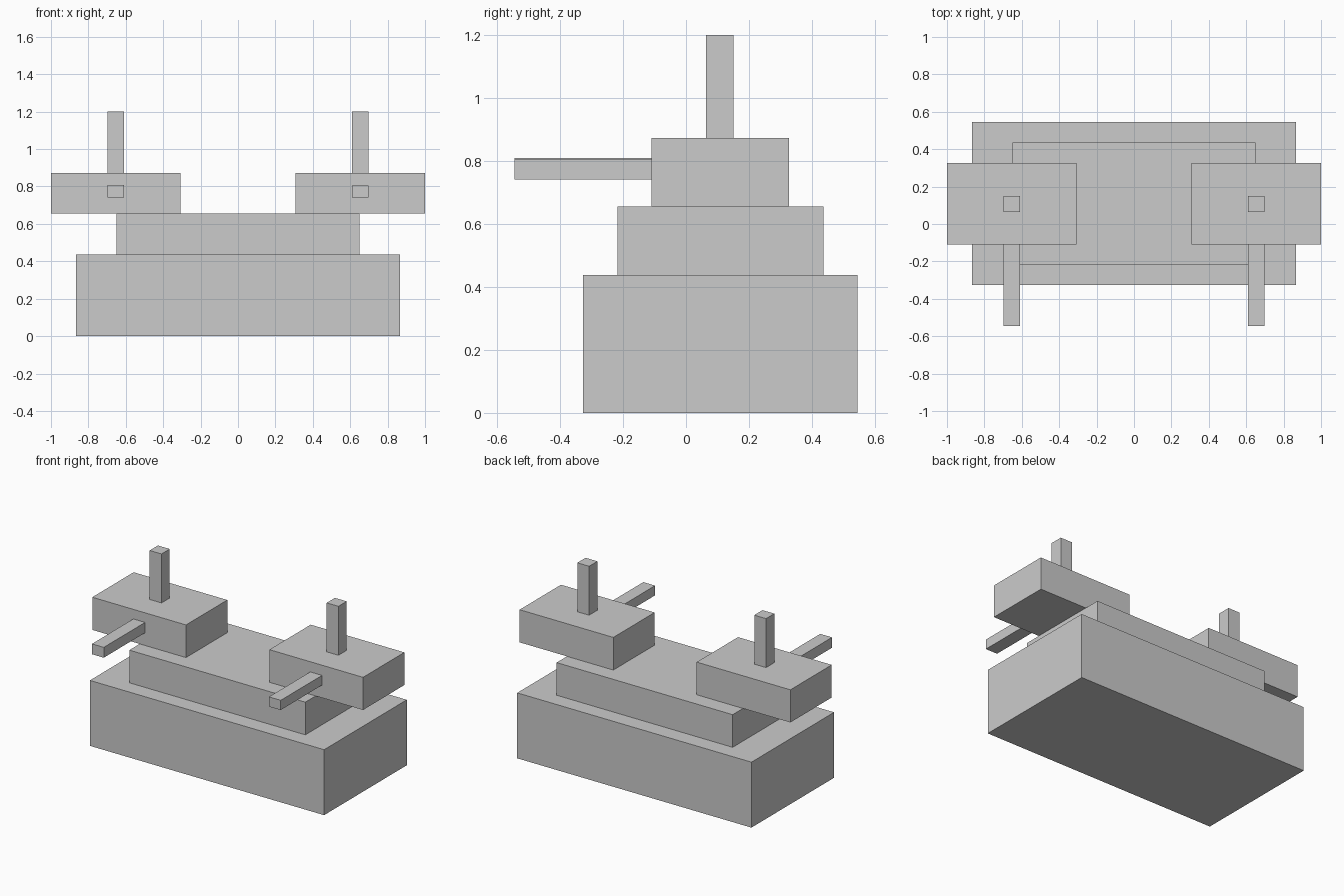
import bpy
import bmesh
from mathutils import Vector

if "Cube" in bpy.data.objects:
    bpy.data.objects.remove(bpy.data.objects["Cube"])


def box(name, x, y, z):
    """Box from (min, max) ranges on each axis."""
    bm = bmesh.new()
    bmesh.ops.create_cube(bm, size=1)
    for v in bm.verts:
        v.co = Vector([r[0] if c < 0 else r[1] for c, r in zip(v.co, (x, y, z))])
    mesh = bpy.data.meshes.new(name)
    bm.to_mesh(mesh)
    bm.free()
    obj = bpy.data.objects.new(name, mesh)
    bpy.context.collection.objects.link(obj)
    return obj


# Stepped body
box("base", (-0.865, 0.865), (-0.327, 0.545), (0, 0.437))
box("upper_deck", (-0.65, 0.65), (-0.218, 0.436), (0.437, 0.655))

# Matching side turrets, each with a forward barrel and an upright post
for side, s, barrel_top in (("left", -1, 0.809), ("right", 1, 0.805)):
    def span(a, b):
        return tuple(sorted((s * a, s * b)))

    box(side + "_turret", span(0.308, 1.0), (-0.109, 0.327), (0.655, 0.873))
    box(side + "_barrel", span(0.61, 0.697), (-0.545, -0.109), (0.74, barrel_top))
    box(side + "_post", span(0.61, 0.697), (0.064, 0.151), (0.873, 1.2))
